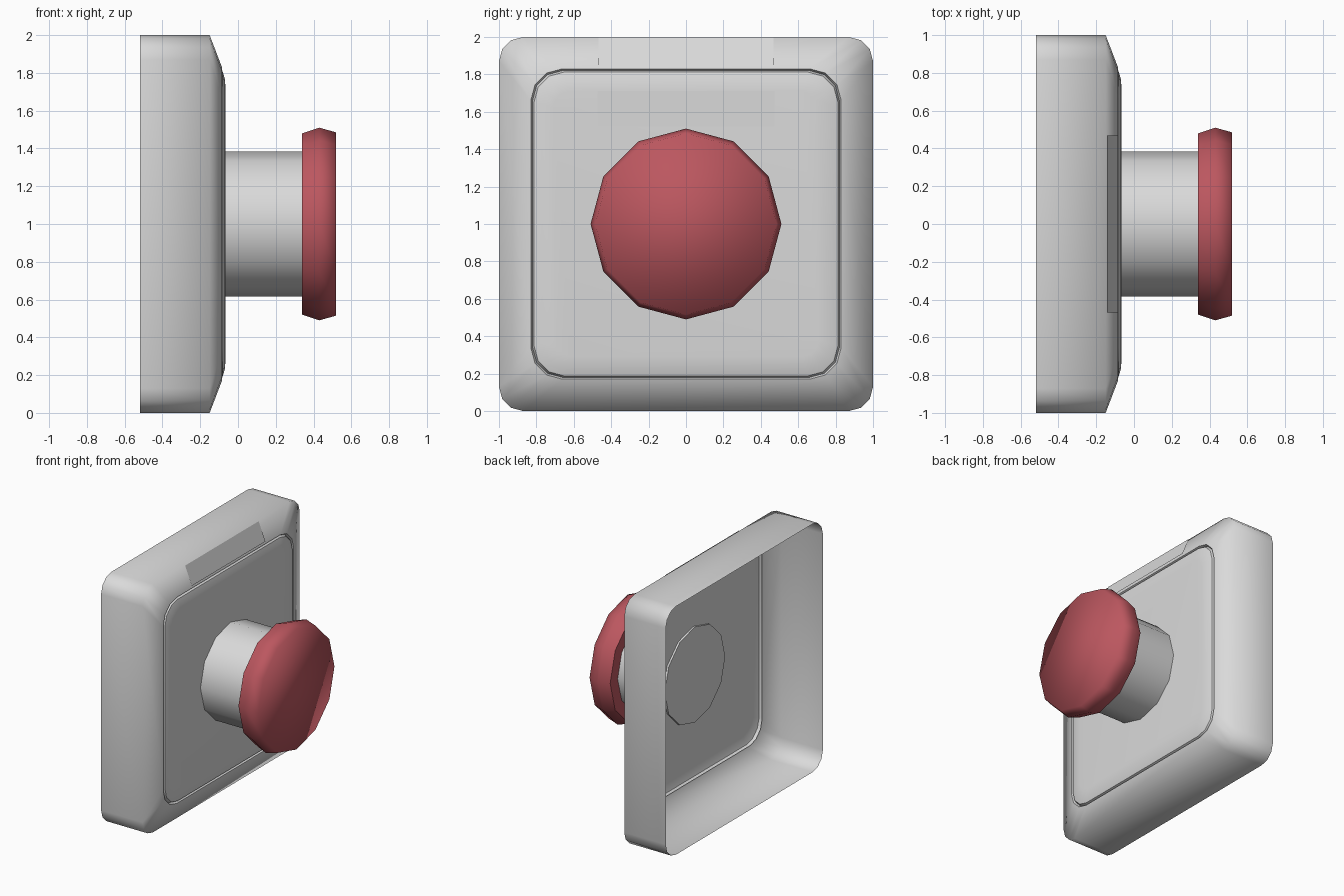
import bpy, bmesh, math

cube = bpy.data.objects.get("Cube")
if cube:
    bpy.data.objects.remove(cube, do_unlink=True)


def material(name, rgb):
    mat = bpy.data.materials.new(name)
    mat.use_nodes = True
    mat.diffuse_color = (*rgb, 1)
    mat.node_tree.nodes["Principled BSDF"].inputs["Base Color"].default_value = (*rgb, 1)
    return mat


grey = material("light grey", (0.70, 0.70, 0.70))
red = material("button red", (0.50, 0.095, 0.115))


def rounded_square(x, half, radius, segments=3):
    """Square outline facing +x, with rounded corners."""
    points = []
    for corner in range(4):
        mid = math.radians(45 + 90 * corner)
        cy = math.copysign(half - radius, math.cos(mid))
        cz = math.copysign(half - radius, math.sin(mid))
        for i in range(segments + 1):
            a = math.radians(90 * (corner + i / segments))
            points.append((x, cy + radius * math.cos(a), 1 + cz + radius * math.sin(a)))
    return points


def circle(x, radius, sides=12):
    turns = [2 * math.pi * i / sides for i in range(sides)]
    return [(x, radius * math.cos(a), 1 + radius * math.sin(a)) for a in turns]


def loft(name, outlines, mat, sharp=(), back=True, front=True):
    """Join outlines from back to front; sharp lists the creased outlines."""
    bm = bmesh.new()
    rings = [[bm.verts.new(p) for p in outline] for outline in outlines]
    count = len(rings[0])
    for low, high in zip(rings, rings[1:]):
        for i in range(count):
            j = (i + 1) % count
            bm.faces.new((low[i], low[j], high[j], high[i]))
    if back:
        bm.faces.new(rings[0][::-1])
    if front:
        bm.faces.new(rings[-1])
    for face in bm.faces:
        face.smooth = True
    for k in sharp:
        for i in range(count):
            bm.edges.get((rings[k][i], rings[k][(i + 1) % count])).smooth = False
    return finish(name, bm, mat)


def finish(name, bm, mat):
    mesh = bpy.data.meshes.new(name)
    bm.to_mesh(mesh)
    bm.free()
    mesh.materials.append(mat)
    obj = bpy.data.objects.new(name, mesh)
    bpy.context.collection.objects.link(obj)
    return obj


def plate(name, lower, upper, half_width, mat):
    """Flat label spanning two (x, z) points."""
    bm = bmesh.new()
    corners = [(lower, -1), (lower, 1), (upper, 1), (upper, -1)]
    bm.faces.new([bm.verts.new((x, side * half_width, z)) for (x, z), side in corners])
    return finish(name, bm, mat)


# Open-backed housing with a narrow groove around the raised front panel
housing_profile = [
    (-0.52, 1.0, 0.13), (-0.15, 1.0, 0.13), (-0.085, 0.83, 0.17),
    (-0.105, 0.82, 0.16), (-0.083, 0.812, 0.16), (-0.07, 0.77, 0.13),
    (-0.065, 0.71, 0.09),
]
loft("housing", [rounded_square(*p) for p in housing_profile], grey,
     sharp=(2, 3, 4), back=False)

# Button stem
loft("button_stem", [circle(-0.08, 0.385), circle(0.35, 0.385)], grey, sharp=(0, 1))

# Button cap with a bulging rim
cap_profile = [(0.34, 0.48), (0.43, 0.51), (0.52, 0.485)]
loft("button_cap", [circle(*p) for p in cap_profile], red, sharp=(0,))

# Blank label plates on the panel and the upper slope
plate("panel_label", (-0.062, 1.52), (-0.062, 1.71), 0.472, grey)
plate("top_label", (-0.084, 1.85), (-0.143, 1.998), 0.468, grey)
